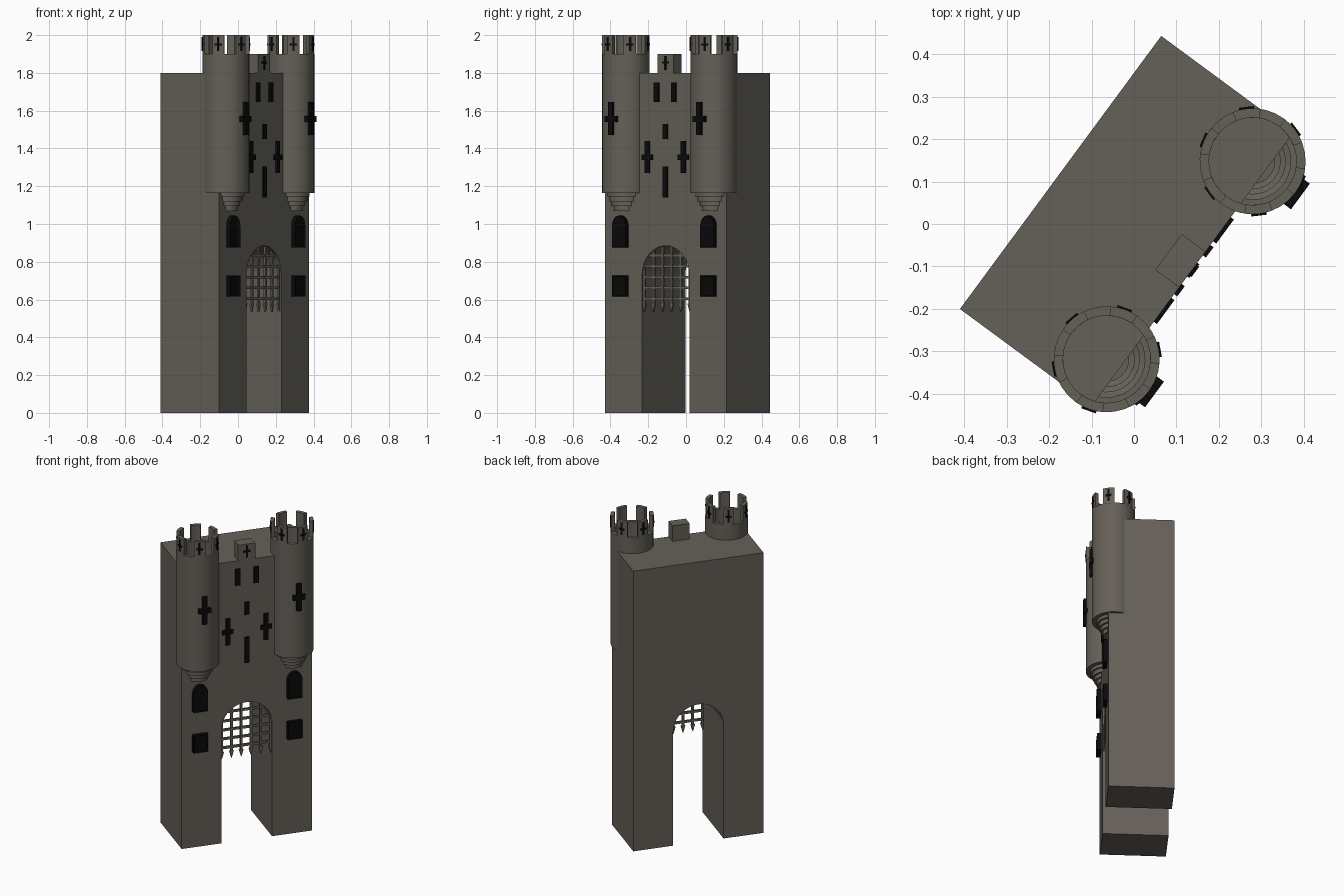
import bpy, bmesh, math
from mathutils import Matrix, Vector

cube = bpy.data.objects.get("Cube")
if cube:
    bpy.data.objects.remove(cube, do_unlink=True)


def material(name, color):
    m = bpy.data.materials.new(name)
    m.use_nodes = True
    m.diffuse_color = color
    m.node_tree.nodes["Principled BSDF"].inputs["Base Color"].default_value = color
    return m


STONE = material("stone", (0.13, 0.118, 0.098, 1))
BLACK = material("black", (0.003, 0.003, 0.003, 1))

# The gatehouse stands turned; parts are laid out with the facade on y = 0
FRAME = Matrix.Translation((0.1375, -0.1075, 0)) @ Matrix.Rotation(math.radians(53.6), 4, 'Z')
DEPTH = 0.386
TOWER_X, TOWER_Y, RADIUS, WALL = 0.29, 0.037, 0.125, 0.022


def finish(bm, name, mat, place=Matrix(), smooth=False):
    bmesh.ops.recalc_face_normals(bm, faces=bm.faces)
    mesh = bpy.data.meshes.new(name)
    bm.to_mesh(mesh)
    bm.free()
    mesh.materials.append(mat)
    obj = bpy.data.objects.new(name, mesh)
    bpy.context.collection.objects.link(obj)
    obj.matrix_world = FRAME @ place
    if smooth:
        bpy.ops.object.select_all(action='DESELECT')
        obj.select_set(True)
        bpy.context.view_layer.objects.active = obj
        bpy.ops.object.shade_smooth_by_angle(angle=math.radians(30))
    return obj


def add_prism(bm, outline, y0, y1):
    """Extrude an x-z outline from y0 to y1."""
    face = bm.faces.new([bm.verts.new((x, y0, z)) for x, z in outline])
    new = bmesh.ops.extrude_face_region(bm, geom=[face])["geom"]
    verts = [v for v in new if isinstance(v, bmesh.types.BMVert)]
    bmesh.ops.translate(bm, verts=verts, vec=(0, y1 - y0, 0))
    return face


def prism(name, outline, y0, y1, mat, place=Matrix(), pane=0):
    bm = bmesh.new()
    front = add_prism(bm, outline, y0, y1)
    if pane:
        bmesh.ops.recalc_face_normals(bm, faces=bm.faces)
        bmesh.ops.inset_individual(bm, faces=[front], thickness=pane, depth=-pane / 2)
    return finish(bm, name, mat, place)


def rect(x, z0, z1, w):
    return [(x - w / 2, z0), (x + w / 2, z0), (x + w / 2, z1), (x - w / 2, z1)]


def arch(x, half, spring, rise, steps):
    return [(x + half * math.cos(math.pi * i / steps), spring + rise * math.sin(math.pi * i / steps))
            for i in range(steps + 1)]


def cross(x, z0, z1, w, t, bar):
    """Upright cross outline; bar is the height of the arm's centre."""
    a, h, lo, hi = t / 2, w / 2, bar - t / 2, bar + t / 2
    right = [(a, z0), (a, lo), (h, lo), (h, hi), (a, hi), (a, z1)]
    return [(x + s, z) for s, z in right] + [(x - s, z) for s, z in reversed(right)]


# Main block with the gate passage running through it
HALF, SPRING = 0.155, 0.73
body = [(-0.4, 0), (-0.4, 1.8), (0.4, 1.8), (0.4, 0), (HALF, 0)]
body += arch(0, HALF, SPRING, HALF, 24) + [(-HALF, 0)]
prism("gatehouse_body", body, 0, DEPTH, STONE)

# Central merlon
prism("central_merlon", rect(0, 1.8, 1.9, 0.105), 0, 0.07, STONE)
prism("central_merlon_cross", cross(0, 1.815, 1.89, 0.04, 0.012, 1.855), -0.006, 0.002, BLACK)

# Arrow slits on the facade
for label, x, z0, z1 in (("upper_left", 0.057, 1.645, 1.75), ("upper_right", -0.057, 1.645, 1.75),
                         ("middle", 0, 1.45, 1.53), ("lower", 0, 1.14, 1.305)):
    prism(label + "_slit", rect(x, z0, z1, 0.03), -0.009, 0.002, BLACK)

# Portcullis: pointed uprights and cross bars, trimmed to the arch
bm = bmesh.new()
T = 0.007
for i in range(6):
    x = (i - 2.5) * 0.06
    top = SPRING + math.sqrt(max(0, HALF ** 2 - x * x))
    add_prism(bm, [(x, 0.535), (x + 0.013, 0.58), (x + T, 0.58), (x + T, top),
                   (x - T, top), (x - T, 0.58), (x - 0.013, 0.58)], 0.008, 0.02)
for i in range(5):
    z = 0.605 + i * 0.057
    w = math.sqrt(HALF ** 2 - max(0, z - SPRING) ** 2)
    add_prism(bm, rect(0, z - T, z + T, 2 * w), 0.01, 0.022)
finish(bm, "portcullis", STONE)


# Stepped corbel and hollow tower wall, spun as one shell
def spin_shell(name, place):
    rings = [(0.062, 1.07), (0.075, 1.095), (0.087, 1.12), (0.1, 1.145)]
    profile = [(0, 1.07)]
    for i, (r, z) in enumerate(rings):
        profile += [(r, z), (r, rings[i + 1][1] if i < 3 else 1.165)]
    profile += [(RADIUS, 1.165), (RADIUS, 1.9), (RADIUS - WALL, 1.9), (RADIUS - WALL, 1.175)]
    for r, z in reversed(rings):
        profile += [(r - 0.01, z + 0.03), (r - 0.01, z + 0.01)]
    profile.append((0, 1.08))
    bm = bmesh.new()
    verts = [bm.verts.new((r, 0, z)) for r, z in profile]
    edges = [bm.edges.new(pair) for pair in zip(verts, verts[1:])]
    bmesh.ops.spin(bm, geom=verts + edges, axis=(0, 0, 1), cent=(0, 0, 0),
                   angle=math.tau, steps=32, use_duplicate=False)
    bmesh.ops.remove_doubles(bm, verts=bm.verts, dist=0.0005)
    finish(bm, name, STONE, place, smooth=True)


def curved_merlons(name, place, angles):
    bm = bmesh.new()
    span, steps = math.radians(31), 4
    for a in angles:
        base = []
        for r, order in ((RADIUS, range(steps + 1)), (RADIUS - WALL, range(steps, -1, -1))):
            for i in order:
                t = a - span / 2 + span * i / steps
                base.append(bm.verts.new((r * math.cos(t), r * math.sin(t), 1.895)))
        face = bm.faces.new(base)
        new = bmesh.ops.extrude_face_region(bm, geom=[face])["geom"]
        bmesh.ops.translate(bm, vec=(0, 0, 0.105),
                            verts=[v for v in new if isinstance(v, bmesh.types.BMVert)])
    finish(bm, name, STONE, place, smooth=True)


# Everything that comes in a mirrored pair
for side, s in (("left", 1), ("right", -1)):
    place = Matrix.Translation((s * TOWER_X, TOWER_Y, 0))
    spin_shell(side + "_tower", place)

    # Battlements with a small cross on each merlon
    angles = [math.radians(43 + 60 * k) for k in range(6)]
    if s < 0:
        angles = [math.pi - a for a in angles]
    curved_merlons(side + "_battlements", place, angles)
    for k, a in enumerate(angles):
        turn = Matrix.Rotation(a + math.pi / 2, 4, 'Z')
        prism(f"{side}_merlon_cross_{k + 1}", cross(0, 1.915, 1.99, 0.036, 0.011, 1.95),
              -RADIUS - 0.004, -RADIUS + 0.004, BLACK, place @ turn)

    # Large cross-shaped loops
    prism(side + "_tower_cross", cross(0, 1.47, 1.645, 0.075, 0.03, 1.556),
          -0.14, -0.11, BLACK, place)
    prism(side + "_facade_cross", cross(s * 0.118, 1.27, 1.44, 0.07, 0.028, 1.353),
          -0.009, 0.002, BLACK)

    # Windows with sunken panes
    x = s * TOWER_X
    arched = [(x - 0.045, 0.875), (x + 0.045, 0.875)] + arch(x, 0.045, 0.99, 0.055, 10)
    prism(side + "_arched_window", arched, -0.025, 0.002, BLACK, pane=0.01)
    prism(side + "_square_window", rect(x, 0.615, 0.727, 0.09), -0.025, 0.002, BLACK, pane=0.01)
